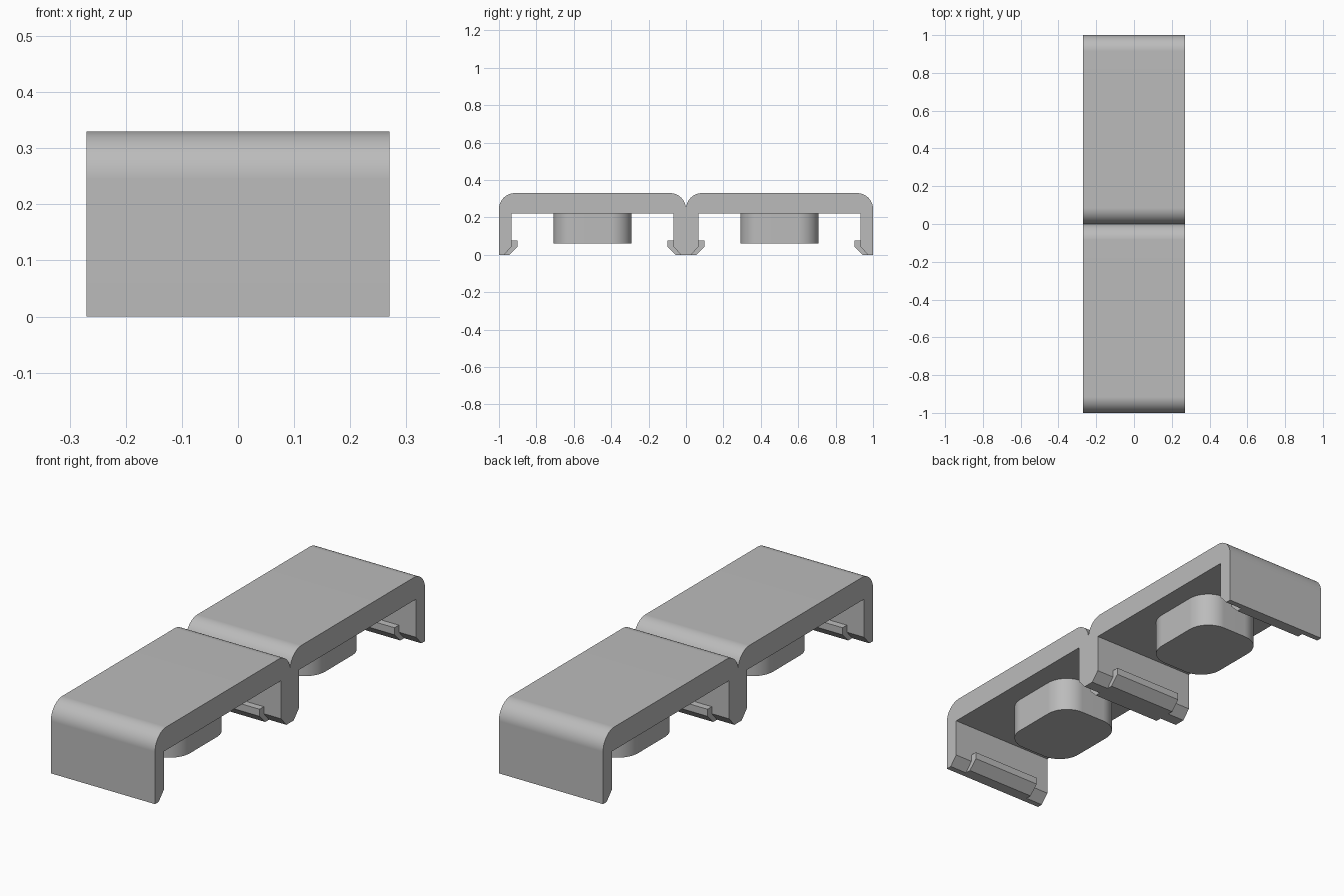
import bpy, bmesh, math
from mathutils import Vector

cube = bpy.data.objects.get("Cube")
if cube:
    bpy.data.objects.remove(cube, do_unlink=True)

grey = bpy.data.materials.new("plain grey")
grey.use_nodes = True
COLOUR = (0.5, 0.5, 0.5, 1)
grey.diffuse_color = COLOUR
grey.node_tree.nodes["Principled BSDF"].inputs["Base Color"].default_value = COLOUR


def arc(cx, cy, r, start, end, steps=12):
    """Points on an arc, angles in degrees."""
    angles = [math.radians(start + (end - start) * i / steps) for i in range(steps + 1)]
    return [(cx + r * math.cos(a), cy + r * math.sin(a)) for a in angles]


def prism(name, points, direction):
    """Extrude a flat outline of 3D points along a direction."""
    bm = bmesh.new()
    face = bm.faces.new([bm.verts.new(p) for p in points])
    ext = bmesh.ops.extrude_face_region(bm, geom=[face])
    verts = [v for v in ext["geom"] if isinstance(v, bmesh.types.BMVert)]
    bmesh.ops.translate(bm, verts=verts, vec=Vector(direction))
    bmesh.ops.recalc_face_normals(bm, faces=bm.faces)
    mesh = bpy.data.meshes.new(name)
    bm.to_mesh(mesh)
    bm.free()
    mesh.materials.append(grey)
    obj = bpy.data.objects.new(name, mesh)
    bpy.context.collection.objects.link(obj)
    bpy.ops.object.select_all(action="DESELECT")
    obj.select_set(True)
    bpy.context.view_layer.objects.active = obj
    bpy.ops.object.shade_smooth_by_angle(angle=math.radians(30))
    mod = obj.modifiers.new("weighted normals", "WEIGHTED_NORMAL")
    mod.keep_sharp = True
    return obj


HALF_WIDTH, HOOK_HALF = 0.27, 0.18
TOP, UNDER, R = 0.33, 0.222, 0.085
WALL, LIP = 0.066, 0.043

# Double clip shell: one bay's section, mirrored to the other side
half = [(0, 0), (0.027, 0), (WALL, LIP), (WALL, UNDER),
        (1 - WALL, UNDER), (1 - WALL, LIP), (0.973, 0), (1, 0)]
half += arc(1 - R, TOP - R, R, 0, 90) + arc(R, TOP - R, R, 90, 180)
section = half + [(-y, z) for y, z in reversed(half[1:-1])]
prism("clip_shell", [(-HALF_WIDTH, y, z) for y, z in section], (2 * HALF_WIDTH, 0, 0))

# Snap hooks at the foot of each wall, measured from the wall's outer face
hook = [(0.027, 0), (0.055, 0), (0.098, LIP), (0.098, 0.076), (WALL, 0.076), (WALL, LIP)]
for side, label in ((1, "back"), (-1, "front")):
    for place, base, sign in (("inner", 0, 1), ("outer", 1, -1)):
        outline = [(-HOOK_HALF, side * (base + sign * d), z) for d, z in hook]
        prism(f"{label}_{place}_hook", outline, (2 * HOOK_HALF, 0, 0))

# Rounded pads hanging under each bay
PAD_X, PAD_Y, PAD_R, PAD_Z = 0.172, 0.209, 0.11, 0.06
ix, iy = PAD_X - PAD_R, PAD_Y - PAD_R
outline = []
for k, (sx, sy) in enumerate(((1, 1), (-1, 1), (-1, -1), (1, -1))):
    outline += arc(sx * ix, sy * iy, PAD_R, 90 * k, 90 * k + 90)
for side, label in ((1, "back"), (-1, "front")):
    prism(f"{label}_pad", [(x, y + side * 0.5, PAD_Z) for x, y in outline],
          (0, 0, UNDER - PAD_Z))
